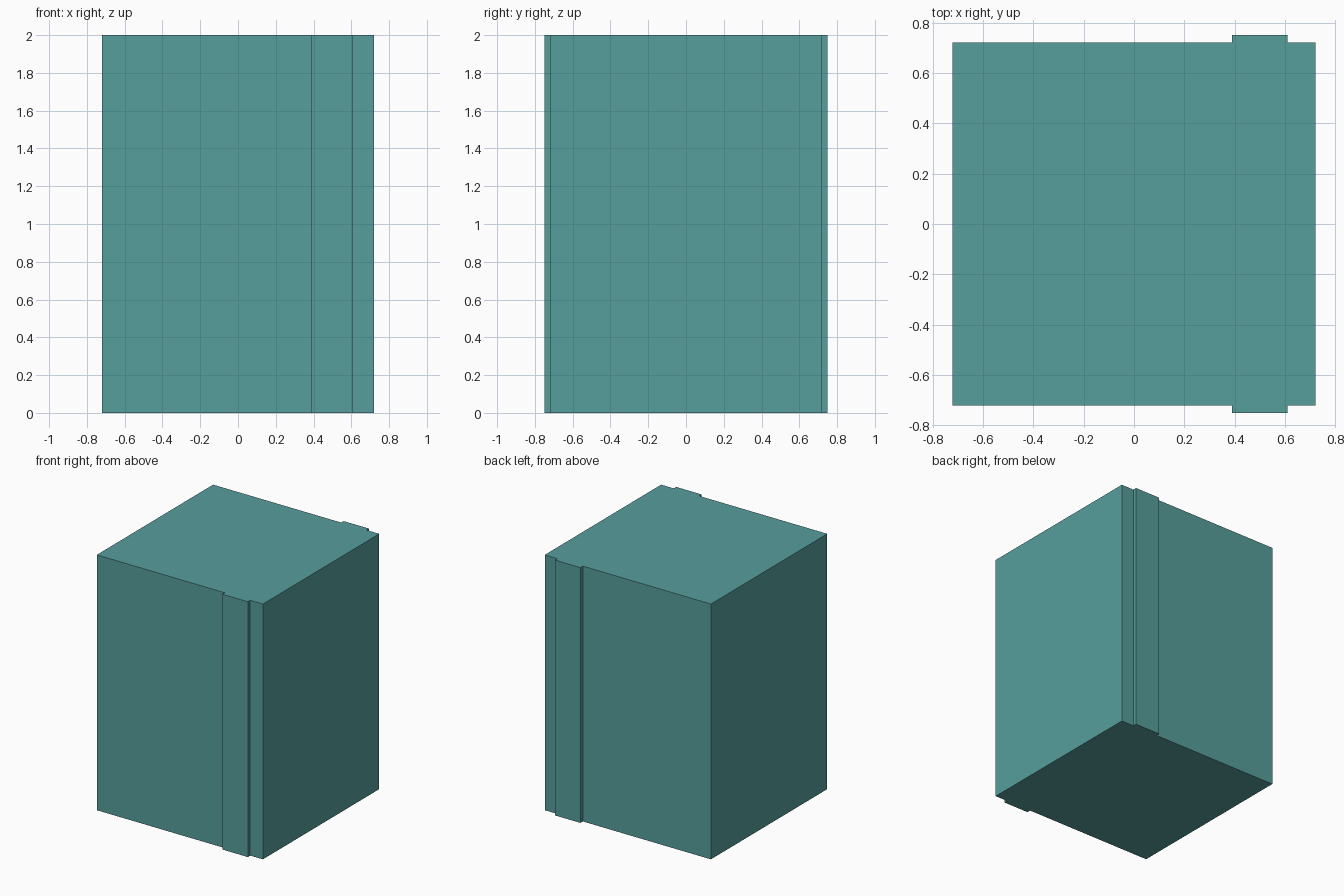
import bpy
import bmesh

default = bpy.data.objects.get("Cube")
if default:
    bpy.data.objects.remove(default, do_unlink=True)

HEIGHT = 2.0
HALF = 0.72        # half width of the square block
RIB_OUT = 0.75     # how far the ribs reach in y
RIB_X = (0.39, 0.61)

# Teal surface
teal = bpy.data.materials.new("teal")
teal.use_nodes = True
colour = (0.095, 0.345, 0.335, 1.0)
teal.diffuse_color = colour
teal.node_tree.nodes["Principled BSDF"].inputs["Base Color"].default_value = colour

# Footprint: front edge with its rib, mirrored for the back edge
front = [(-HALF, -HALF), (RIB_X[0], -HALF), (RIB_X[0], -RIB_OUT),
         (RIB_X[1], -RIB_OUT), (RIB_X[1], -HALF), (HALF, -HALF)]
footprint = front + [(x, -y) for x, y in reversed(front)]

# Block with ribs: extrude the footprint upward
bm = bmesh.new()
base = bm.faces.new([bm.verts.new((x, y, 0)) for x, y in footprint])
result = bmesh.ops.extrude_face_region(bm, geom=[base], use_keep_orig=True)
top = [g for g in result["geom"] if isinstance(g, bmesh.types.BMVert)]
bmesh.ops.translate(bm, verts=top, vec=(0, 0, HEIGHT))
bmesh.ops.recalc_face_normals(bm, faces=bm.faces)

mesh = bpy.data.meshes.new("ribbed_block")
bm.to_mesh(mesh)
bm.free()
mesh.materials.append(teal)
block = bpy.data.objects.new("ribbed_block", mesh)
bpy.context.collection.objects.link(block)
